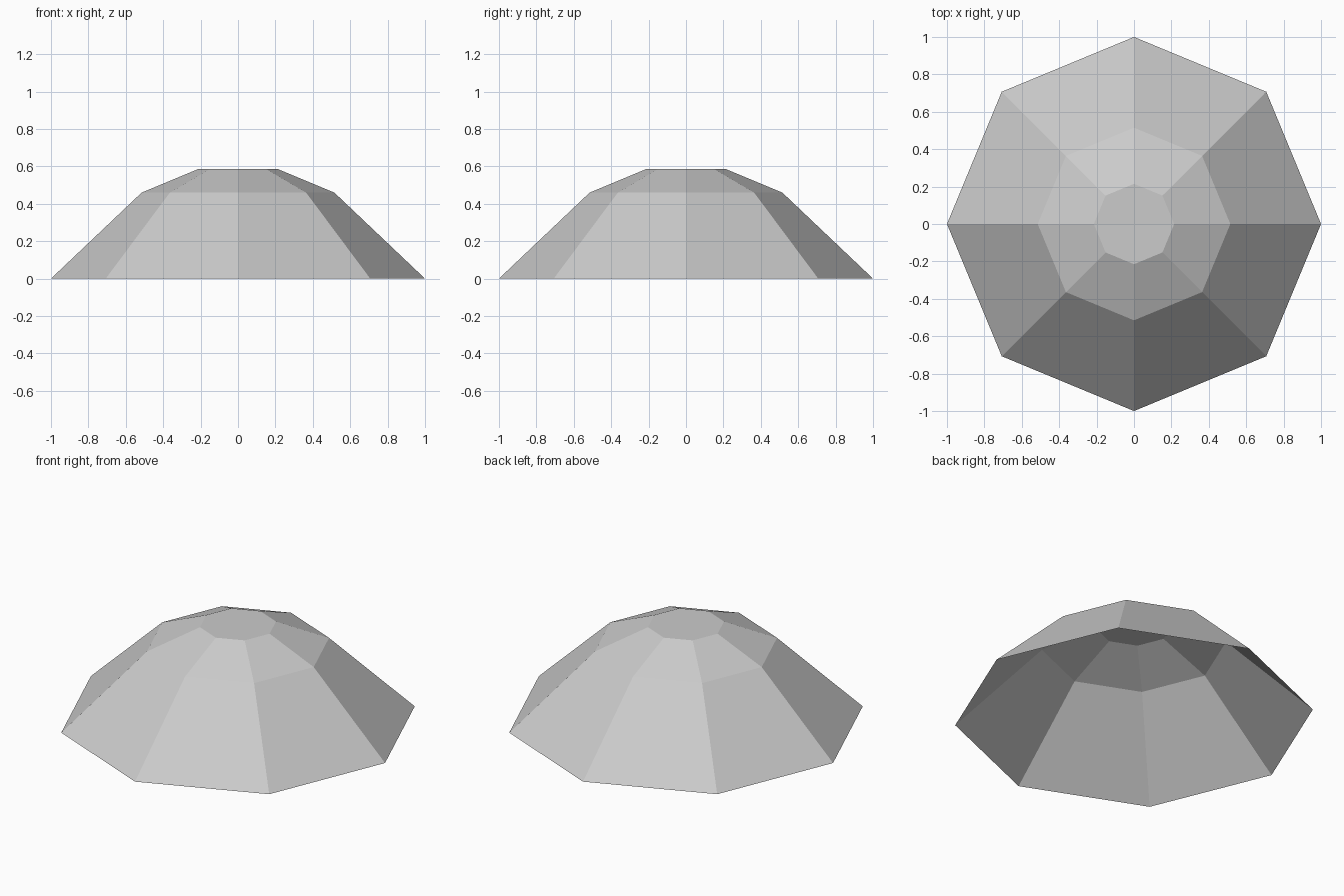
import bpy, bmesh
from math import cos, sin, tau

if "Cube" in bpy.data.objects:
    bpy.data.objects.remove(bpy.data.objects["Cube"])

SIDES = 8
# dome profile: radius, height
PROFILE = [(1.0, 0.0), (0.515, 0.46), (0.215, 0.585)]

bm = bmesh.new()
rings = [[bm.verts.new((r * cos(tau * i / SIDES), r * sin(tau * i / SIDES), z))
          for i in range(SIDES)] for r, z in PROFILE]

# sloping bands, open underneath
for low, high in zip(rings, rings[1:]):
    for i in range(SIDES):
        j = (i + 1) % SIDES
        bm.faces.new((low[i], low[j], high[j], high[i]))

# flat cap
bm.faces.new(rings[-1])

mesh = bpy.data.meshes.new("canopy")
bm.to_mesh(mesh)
bm.free()
canopy = bpy.data.objects.new("canopy", mesh)
bpy.context.collection.objects.link(canopy)
